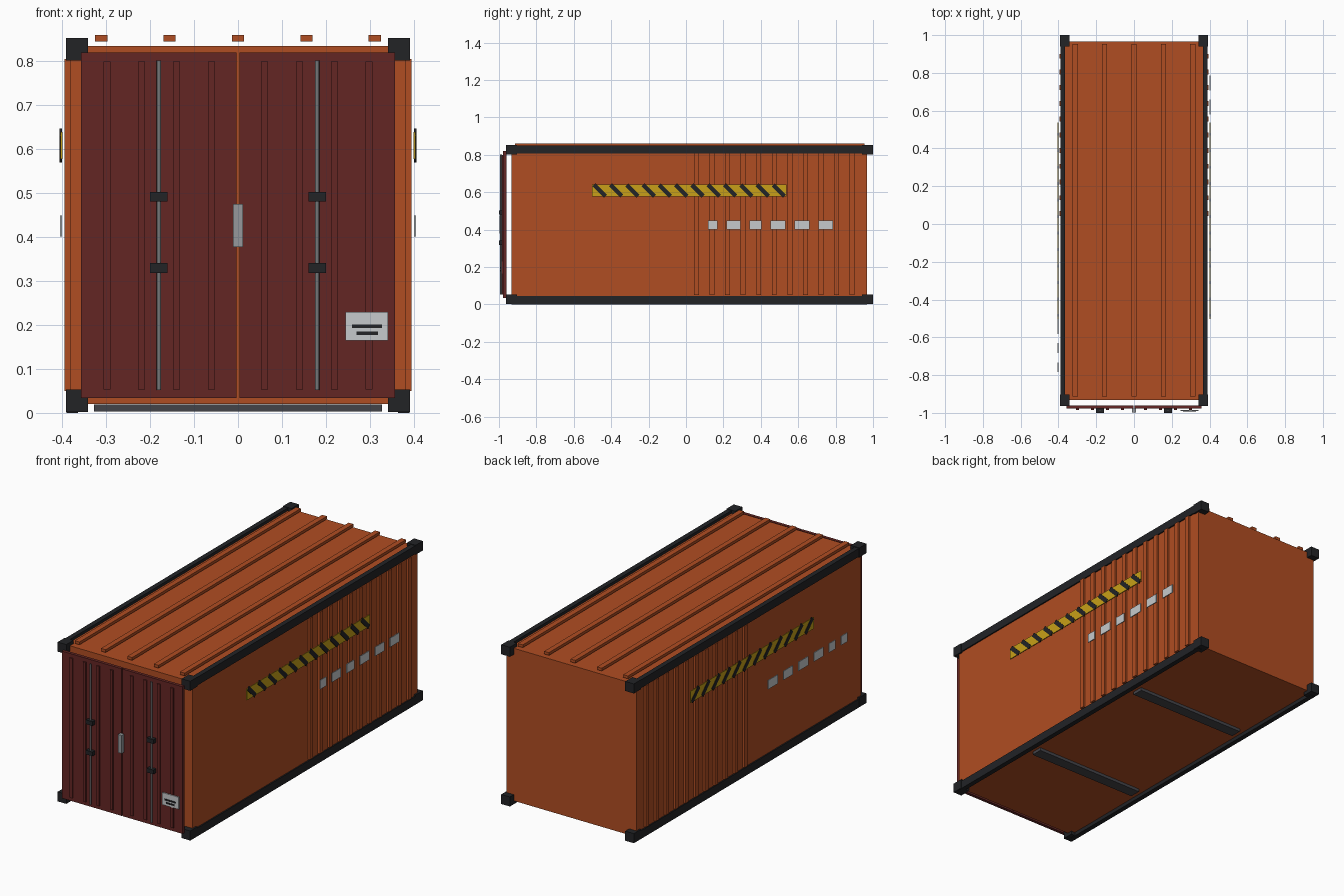
import bpy, bmesh
from math import radians
from mathutils import Matrix, Vector

if "Cube" in bpy.data.objects:
    bpy.data.objects.remove(bpy.data.objects["Cube"])


def material(name, rgb):
    # 8-bit display colour to linear
    m = bpy.data.materials.new(name)
    lin = [((c / 255 + 0.055) / 1.055) ** 2.4 for c in rgb]
    m.diffuse_color = (*lin, 1)
    m.use_nodes = True
    m.node_tree.nodes["Principled BSDF"].inputs["Base Color"].default_value = m.diffuse_color
    return m


ORANGE = material("orange_paint", (176, 77, 34))
MAROON = material("maroon_paint", (100, 38, 36))
DARK = material("dark_steel", (34, 35, 38))
GREY = material("floor_steel", (68, 68, 73))
STEEL = material("bar_steel", (115, 118, 120))
HANDLE = material("handle_steel", (150, 153, 156))
WHITE = material("white_paint", (198, 202, 204))
YELLOW = material("yellow_paint", (200, 160, 24))


def finish(name, bm, mat):
    mesh = bpy.data.meshes.new(name)
    bm.to_mesh(mesh)
    bm.free()
    mesh.materials.append(mat)
    obj = bpy.data.objects.new(name, mesh)
    bpy.context.collection.objects.link(obj)
    return obj


def boxes(name, mat, spans, tilt=0):
    """One object from boxes given as (x0, x1, y0, y1, z0, z1), tilted about x."""
    bm = bmesh.new()
    for x0, x1, y0, y1, z0, z1 in spans:
        centre = Vector(((x0 + x1) / 2, (y0 + y1) / 2, (z0 + z1) / 2))
        size = (abs(x1 - x0), abs(y1 - y0), abs(z1 - z0), 1)
        bmesh.ops.create_cube(bm, size=1, matrix=Matrix.Translation(centre)
                              @ Matrix.Rotation(tilt, 4, 'X') @ Matrix.Diagonal(size))
    return finish(name, bm, mat)


MID = 0.018              # centre of the box along y
SIDES = (("left", -1), ("right", 1))

# Main box with roof ribs
boxes("container_body", ORANGE, [(-0.383, 0.383, -0.932, 0.967, 0.02, 0.835)])
boxes("roof_ribs", ORANGE, [(x - 0.014, x + 0.014, -0.914, 0.954, 0.845, 0.86)
                            for x in (-0.311, -0.156, 0, 0.156, 0.311)])

# Corner castings, long rails, floor members
boxes("corner_castings", DARK, [(s * 0.341, s * 0.392, y - 0.03, y + 0.03, z, z + 0.051)
                                for s in (-1, 1) for y in (-0.933, 0.97)
                                for z in (0.002, 0.802)])
boxes("long_rails", DARK, [(s * 0.364, s * 0.39, -0.932, 0.968, z, z + 0.044)
                           for s in (-1, 1) for z in (0, 0.806)])
boxes("floor_members", GREY, [(-0.328, 0.328, y - 0.03, y + 0.03, 0.003, 0.019)
                              for y in (MID - 0.4, MID + 0.4)])

# Side walls: ribs, hazard band and painted marking blocks
WIDTHS = {"right": (0.051, 0.075, 0.064, 0.08, 0.078, 0.078),
          "left": (0.08, 0.08, 0.08, 0.08, 0.053, 0.052)}
for side, s in SIDES:
    boxes(side + "_wall_ribs", ORANGE,
          [(s * 0.375, s * 0.395, y - 0.013, y + 0.013, 0.05, 0.806)
           for y in (0.056 + 0.0832 * i for i in range(11))])
    boxes(side + "_hazard_band", YELLOW,
          [(s * 0.400, s * 0.404, MID - 0.52, MID + 0.52, 0.578, 0.64)])
    boxes(side + "_hazard_stripes", DARK,
          [(s * 0.401, s * 0.406, y - 0.0115, y + 0.0115, 0.566, 0.652)
           for y in (-0.461 + 0.0871 * i for i in range(12))], radians(45))
    spans, y = [], 0.117
    for w in WIDTHS[side]:
        spans.append((s * 0.401, s * 0.405, s * y, s * (y + w), 0.401, 0.449))
        y += w + 0.0485
    boxes(side + "_marking_blocks", WHITE, spans)

# Doors with ribs, locking bars and brackets
for side, s in SIDES:
    boxes(side + "_door", MAROON, [(s * 0.003, s * 0.357, -0.978, -0.961, 0.034, 0.82)])
    boxes(side + "_door_ribs", MAROON,
          [(s * (x - 0.008), s * (x + 0.008), -0.985, -0.972, 0.053, 0.8)
           for x in (0.06, 0.14, 0.22, 0.298)])
    bm = bmesh.new()
    bmesh.ops.create_cone(bm, cap_ends=True, segments=12, radius1=0.005, radius2=0.005,
                          depth=0.75, matrix=Matrix.Translation((s * 0.18, -0.989, 0.427)))
    bar = finish(side + "_locking_bar", bm, STEEL)
    for p in bar.data.polygons:
        p.use_smooth = len(p.vertices) == 4
    boxes(side + "_bar_brackets", DARK,
          [(s * 0.16, s * 0.2, -1.0, -0.978, z - 0.011, z + 0.011) for z in (0.33, 0.492)])

# Door handle and data plate
boxes("door_handle", HANDLE, [(-0.011, 0.011, -0.998, -0.976, 0.378, 0.475)])
boxes("data_plate", WHITE, [(0.245, 0.342, -0.99, -0.984, 0.165, 0.23)])
boxes("data_plate_lines", DARK, [(0.26, 0.328, -0.993, -0.988, 0.193, 0.201),
                                 (0.27, 0.319, -0.993, -0.988, 0.177, 0.185)])
